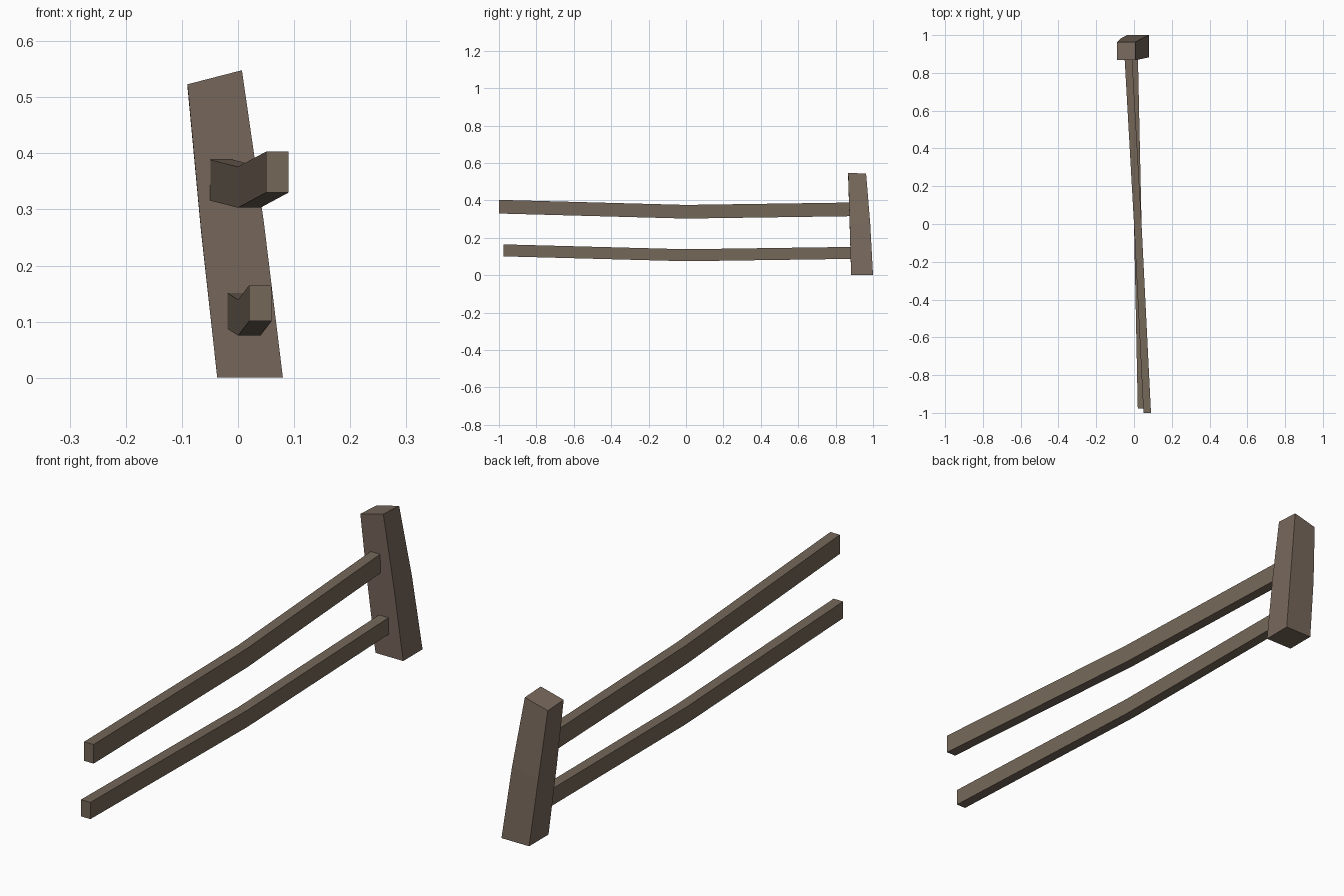
import bpy, bmesh

if "Cube" in bpy.data.objects:
    bpy.data.objects.remove(bpy.data.objects["Cube"])


def material(name, rgb):
    m = bpy.data.materials.new(name)
    m.diffuse_color = (*rgb, 1)
    m.use_nodes = True
    m.node_tree.nodes["Principled BSDF"].inputs["Base Color"].default_value = m.diffuse_color
    return m


rail_wood = material("rail wood", (0.178, 0.136, 0.099))
post_wood = material("post wood", (0.185, 0.138, 0.106))


def loft(name, rings, mat):
    """Skin a row of four-cornered sections and cap both ends."""
    bm = bmesh.new()
    vs = [[bm.verts.new(p) for p in ring] for ring in rings]
    for a, b in zip(vs, vs[1:]):
        for i in range(4):
            j = (i + 1) % 4
            bm.faces.new((a[i], a[j], b[j], b[i]))
    bm.faces.new(vs[0])
    bm.faces.new(vs[-1])
    bmesh.ops.recalc_face_normals(bm, faces=bm.faces)
    me = bpy.data.meshes.new(name)
    bm.to_mesh(me)
    bm.free()
    me.materials.append(mat)
    ob = bpy.data.objects.new(name, me)
    bpy.context.collection.objects.link(ob)
    return ob


def rail(name, stations, height):
    """Sagging rail: each station is (left x, y, bottom z)."""
    w = 0.04
    loft(name, [[(x, y, z), (x + w, y, z), (x + w, y, z + height), (x, y, z + height)]
                for x, y, z in stations], rail_wood)


# two rails bending at the middle, running into the post
rail("upper_rail", [(0.05, -1.0, 0.33), (0.0, 0.0, 0.303), (-0.051, 0.90, 0.316)], 0.073)
rail("lower_rail", [(0.02, -0.977, 0.101), (0.0, 0.0, 0.075), (-0.02, 0.92, 0.088)], 0.064)


# leaning, tapering post with a sloped top
def section(x0, x1, y0, y1, zs):
    corners = [(x0, y0), (x1, y0), (x1, y1), (x0, y1)]
    return [(x, y, z) for (x, y), z in zip(corners, zs)]


loft("post", [
    section(-0.037, 0.080, 0.883, 1.0, [0.0] * 4),
    section(-0.066, 0.046, 0.875, 0.985, [0.265, 0.278, 0.275, 0.262]),
    section(-0.090, 0.007, 0.867, 0.963, [0.523, 0.548, 0.543, 0.518]),
], post_wood)
